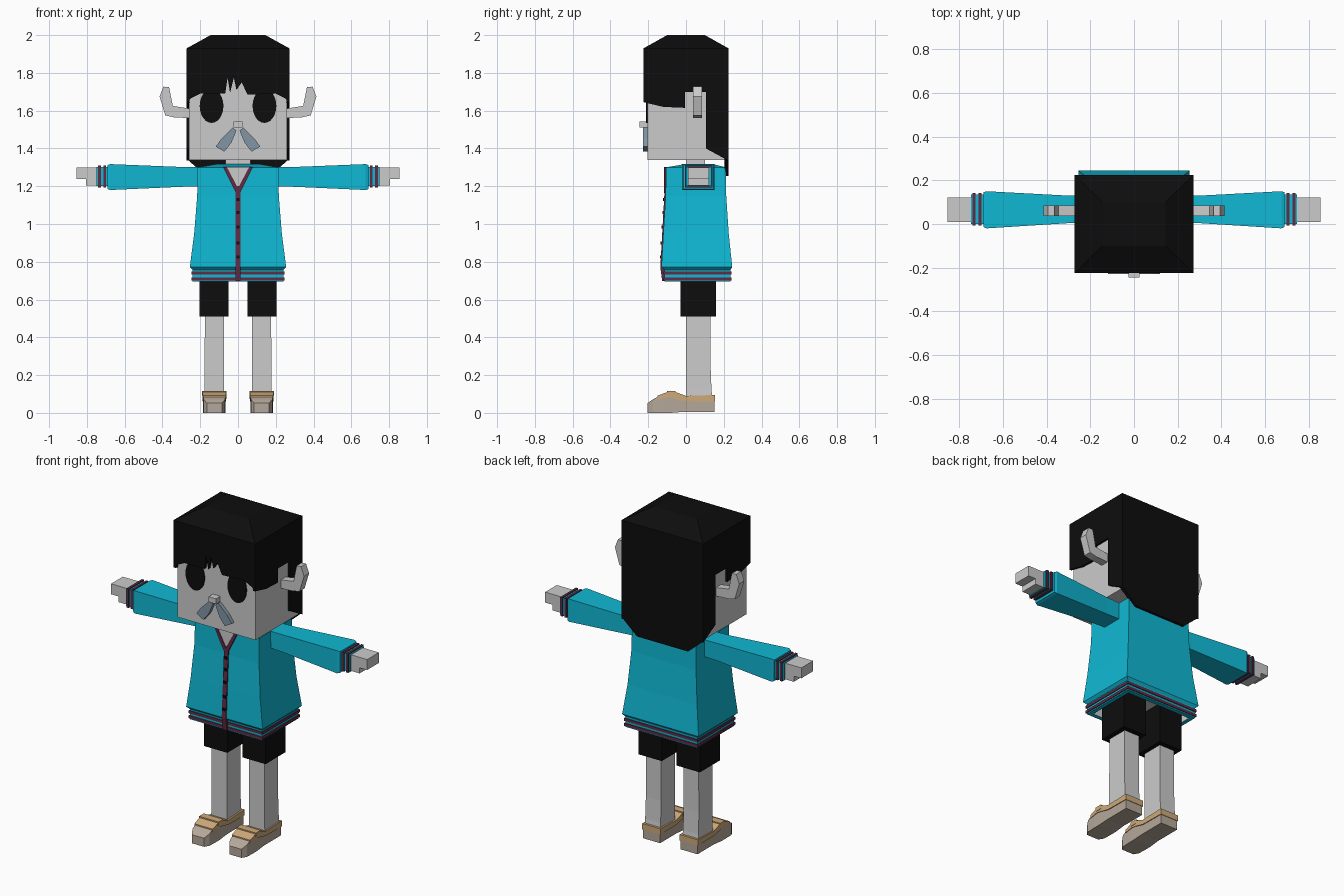
import bpy, bmesh, math
from mathutils import Vector

cube = bpy.data.objects.get("Cube")
if cube:
    bpy.data.objects.remove(cube, do_unlink=True)


def material(name, r, g, b):
    m = bpy.data.materials.new(name)
    m.use_nodes = True
    m.diffuse_color = (r, g, b, 1)
    bsdf = m.node_tree.nodes["Principled BSDF"]
    bsdf.inputs["Base Color"].default_value = (r, g, b, 1)
    bsdf.inputs["Roughness"].default_value = 0.8
    return m


SKIN = material("pale_grey", .6, .6, .6)
BLACK = material("black", .004, .004, .004)
TEAL = material("turquoise", .005, .48, .66)
MAROON = material("maroon", .12, .025, .06)
SLATE = material("slate_blue", .22, .30, .37)
BEIGE = material("beige", .46, .39, .32)
TAN = material("tan", .62, .40, .19)


def finish(name, bm, mats):
    bmesh.ops.recalc_face_normals(bm, faces=bm.faces)
    mesh = bpy.data.meshes.new(name)
    bm.to_mesh(mesh)
    bm.free()
    for m in mats:
        mesh.materials.append(m)
    ob = bpy.data.objects.new(name, mesh)
    bpy.context.collection.objects.link(ob)
    return ob


def place(axis, t, a, b):
    """Put plane coordinates a, b at distance t along an axis."""
    return {"x": (t, a, b), "y": (a, t, b), "z": (a, b, t)}[axis]


def loft(name, axis, rings, mats, bands=None, side=1):
    """Join rectangles (t, a0, a1, b0, b1); bands gives a material per span."""
    bm = bmesh.new()
    loops = []
    for t, a0, a1, b0, b1 in rings:
        corners = [(a0, b0), (a1, b0), (a1, b1), (a0, b1)]
        pts = [Vector(place(axis, t, a, b)) for a, b in corners]
        loops.append([bm.verts.new((p.x * side, p.y, p.z)) for p in pts])
    for i in range(len(loops) - 1):
        lo, hi = loops[i], loops[i + 1]
        for k in range(4):
            n = (k + 1) % 4
            f = bm.faces.new((lo[k], lo[n], hi[n], hi[k]))
            f.material_index = bands[i] if bands else 0
    bm.faces.new(loops[0]).material_index = bands[0] if bands else 0
    bm.faces.new(loops[-1]).material_index = bands[-1] if bands else 0
    return finish(name, bm, mats)


def box(name, x0, x1, y0, y1, z0, z1, mat, side=1):
    return loft(name, "z", [(z0, x0, x1, y0, y1), (z1, x0, x1, y0, y1)], [mat], side=side)


def prism(name, axis, pts, t0, t1, mat, side=1):
    """Extrude a flat outline from t0 to t1 along an axis."""
    bm = bmesh.new()
    ends = []
    for t in (t0, t1):
        ps = [Vector(place(axis, t, a, b)) for a, b in pts]
        ends.append([bm.verts.new((p.x * side, p.y, p.z)) for p in ps])
        bm.faces.new(ends[-1])
    for k in range(len(pts)):
        n = (k + 1) % len(pts)
        bm.faces.new((ends[0][k], ends[0][n], ends[1][n], ends[1][k]))
    return finish(name, bm, [mat])


# Head and neck
box("head", -.26, .26, -.205, .205, 1.34, 1.9, SKIN)
box("neck", -.065, .065, 0, .1, 1.27, 1.36, SKIN)

# Hair: sloped cap, fringe, side panels and long back
loft("hair_cap", "z", [(1.8, -.272, .272, -.225, .225), (1.93, -.272, .272, -.225, .225),
                       (2.0, -.145, .145, -.1, .1)], [BLACK])
prism("hair_fringe", "y", [(-.272, 1.93), (-.272, 1.645), (-.25, 1.665), (-.2, 1.69),
                           (-.068, 1.69), (-.055, 1.775), (-.042, 1.695), (-.022, 1.775),
                           (-.008, 1.71), (.02, 1.75), (.05, 1.685), (.2, 1.69),
                           (.25, 1.665), (.272, 1.645), (.272, 1.93)], -.225, -.2, BLACK)
prism("hair_back", "y", [(-.272, 1.93), (-.272, 1.345), (-.17, 1.255), (.17, 1.255),
                         (.272, 1.345), (.272, 1.93)], .203, .225, BLACK)

# Jacket body, with a hollow hem and two stripes in one loft
HEM = (-.24, .24, -.115, .235)
STRIPE = (-.245, .245, -.12, .24)
INNER = (-.215, .215, -.09, .21)
jacket = [(.75, *INNER), (.695, *INNER), (.695, *HEM), (.702, *HEM),
          (.702, *STRIPE), (.718, *STRIPE), (.718, *HEM), (.732, *HEM),
          (.732, *STRIPE), (.748, *STRIPE), (.748, *HEM), (.757, *HEM),
          (.772, -.255, .255, -.13, .245), (.95, -.232, .232, -.12, .226),
          (1.15, -.216, .216, -.108, .213), (1.3, -.213, .213, -.105, .21),
          (1.318, -.11, .11, 0, .14)]
loft("jacket", "z", jacket, [TEAL, MAROON, SKIN],
     [2, 0, 0, 1, 1, 1, 0, 1, 1, 1, 0, 0, 0, 0, 0, 0])

# Front opening: skin in the neckline, trims, placket and buttons
prism("neck_opening", "y", [(-.062, 1.303), (0, 1.18), (.062, 1.303)], -.113, -.105, SKIN)
prism("placket", "x", [(-.126, .697), (-.136, .772), (-.126, .95), (-.115, 1.15),
                       (-.114, 1.2), (-.1, 1.2), (-.1, .697)], -.014, .014, MAROON)
for i, (y, z) in enumerate([(-.117, 1.13), (-.12, 1.06), (-.124, .985), (-.129, .9), (-.133, .825)]):
    box(f"button_{i + 1}", -.009, .009, y - .005, y + .01, z - .008, z + .008, BLACK)

# Face centre
box("nose", -.025, .025, -.245, -.2, 1.51, 1.542, SKIN)

for side, label in ((1, "left"), (-1, "right")):
    # Hair beside the face, notched around the horn
    prism(f"{label}_hair_side", "x", [(-.225, 1.93), (-.225, 1.645), (-.12, 1.62), (-.005, 1.615),
                                      (-.005, 1.7), (.105, 1.7), (.105, 1.4), (.225, 1.335),
                                      (.225, 1.93)], .258, .272, BLACK, side)
    # Eye
    oval = [(.14 + .063 * math.cos(math.tau * k / 24), 1.625 + .09 * math.sin(math.tau * k / 24))
            for k in range(24)]
    prism(f"{label}_eye", "y", oval, -.211, -.203, BLACK, side)
    # Moustache half
    prism(f"{label}_moustache", "y", [(.008, 1.495), (.028, 1.51), (.085, 1.455), (.118, 1.41),
                                      (.072, 1.383), (.035, 1.43)], -.228, -.2, SLATE, side)
    # Horn: broad root, narrow tip
    prism(f"{label}_horn", "y", [(.25, 1.61), (.345, 1.625), (.365, 1.725), (.395, 1.727),
                                 (.415, 1.675), (.385, 1.575), (.34, 1.565), (.25, 1.56)],
          .037, .085, SKIN, side)
    # Neckline trim
    prism(f"{label}_neck_trim", "y", [(0, 1.165), (0, 1.19), (.06, 1.303), (.08, 1.303),
                                      (.014, 1.17)], -.117, -.1, MAROON, side)
    # Sleeve with a striped cuff
    cuff, ring = (.0, .135, 1.2, 1.303), (-.006, .141, 1.194, 1.309)
    sleeve = [(.19, .007, .128, 1.2, 1.3), (.3, .004, .13, 1.197, 1.302),
              (.675, -.02, .15, 1.18, 1.317), (.69, -.014, .145, 1.185, 1.312),
              (.69, *cuff), (.698, *cuff), (.698, *ring), (.712, *ring), (.712, *cuff),
              (.726, *cuff), (.726, *ring), (.74, *ring), (.74, *cuff), (.748, *cuff)]
    loft(f"{label}_sleeve", "x", sleeve, [TEAL, MAROON],
         [0, 0, 0, 0, 0, 1, 1, 1, 0, 1, 1, 1, 0], side)
    # Hand: palm and fingers
    box(f"{label}_palm", .74, .805, .01, .122, 1.203, 1.3, SKIN, side)
    box(f"{label}_fingers", .8, .855, .01, .122, 1.237, 1.3, SKIN, side)
    # Shorts and leg
    box(f"{label}_shorts", .05, .205, -.03, .16, .51, .755, BLACK, side)
    loft(f"{label}_leg", "z", [(.06, .072, .18, 0, .142), (.12, .075, .178, 0, .135),
                               (.25, .075, .177, 0, .13), (.55, .075, .175, 0, .13)],
         [SKIN], side=side)
    # Shoe body, rim and strap
    loft(f"{label}_shoe", "y", [(-.203, .085, .165, 0, .052), (-.175, .068, .182, 0, .072),
                                (-.12, .066, .184, 0, .1), (-.08, .066, .184, 0, .108),
                                (-.01, .068, .182, .006, .085), (.15, .068, .182, .006, .08)],
         [BEIGE], side=side)
    loft(f"{label}_shoe_rim", "y", [(-.15, .064, .186, .074, .092), (-.09, .062, .188, .082, .113),
                                    (-.06, .062, .188, .076, .112), (0, .063, .187, .062, .09),
                                    (.153, .064, .186, .06, .095)], [TAN], side=side)
    box(f"{label}_shoe_strap", .06, .19, -.1, -.055, .092, .117, TAN, side)
